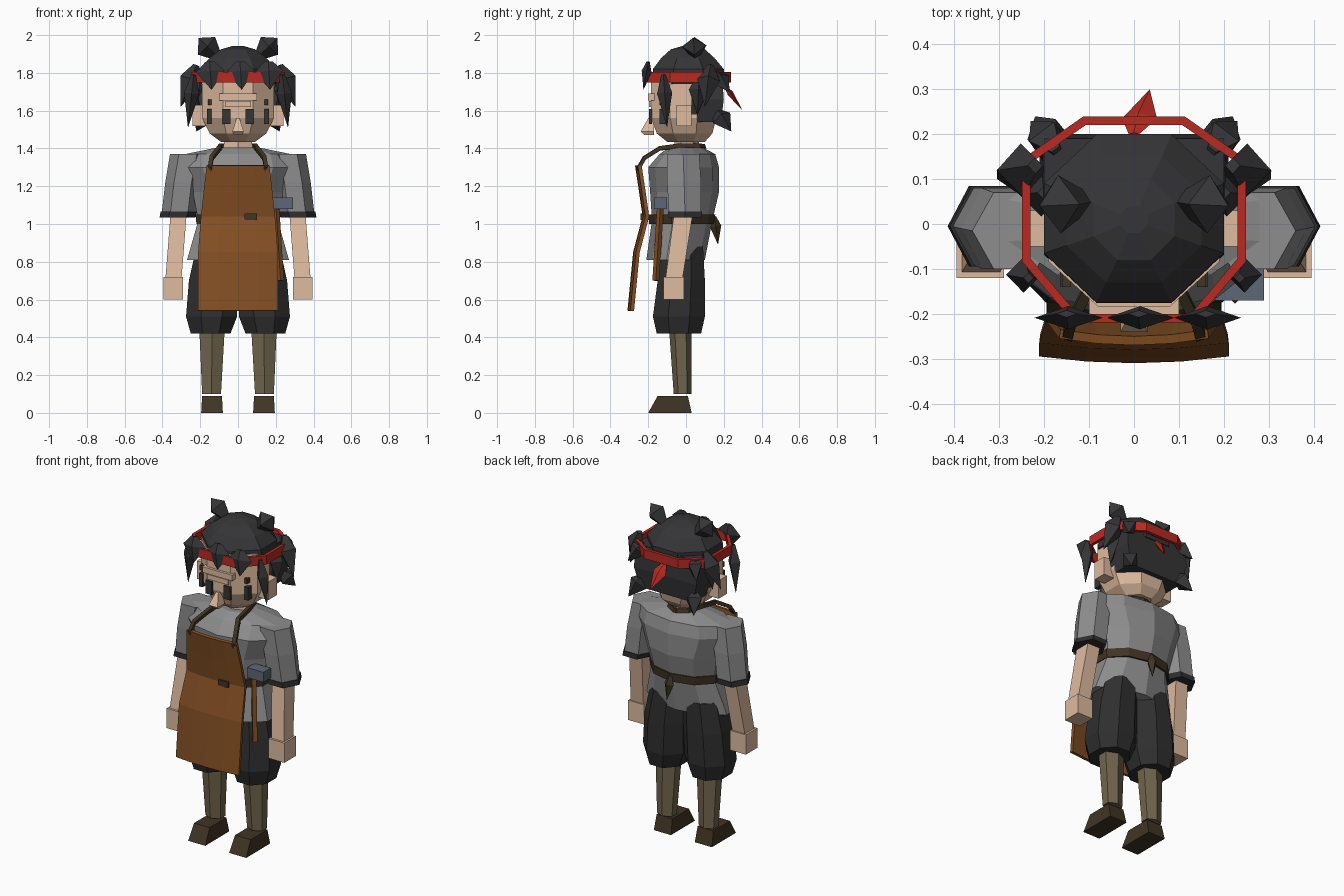
import bpy, bmesh
from math import cos, sin, pi
from mathutils import Vector

cube = bpy.data.objects.get("Cube")
if cube:
    bpy.data.objects.remove(cube, do_unlink=True)


def material(name, *rgb):
    lin = [(c / 255) ** 2.2 for c in rgb] + [1]
    m = bpy.data.materials.new(name)
    m.use_nodes = True
    m.diffuse_color = lin
    m.node_tree.nodes["Principled BSDF"].inputs["Base Color"].default_value = lin
    return m


skin = material("skin", 222, 186, 158)
hair = material("charcoal hair", 56, 56, 58)
cloth = material("black cloth", 50, 50, 51)
shirt = material("grey shirt", 140, 140, 140)
leather = material("brown leather", 130, 80, 40)
strap = material("dark leather", 66, 55, 40)
sock = material("olive sock", 112, 101, 78)
red = material("red band", 184, 46, 38)
steel = material("blue steel", 92, 103, 117)


def finish(name, bm, mat):
    bmesh.ops.remove_doubles(bm, verts=bm.verts, dist=0.0005)
    bmesh.ops.recalc_face_normals(bm, faces=bm.faces)
    mesh = bpy.data.meshes.new(name)
    bm.to_mesh(mesh)
    bm.free()
    mesh.materials.append(mat)
    ob = bpy.data.objects.new(name, mesh)
    bpy.context.collection.objects.link(ob)
    return ob


def skin_rings(name, mat, rings, closed=True):
    """Bridge rings of points into one flat-sided solid."""
    bm = bmesh.new()
    loops = [[bm.verts.new(p) for p in ring] for ring in rings]
    n = len(loops[0])
    for a, b in zip(loops, loops[1:]):
        for i in range(n):
            j = (i + 1) % n
            bm.faces.new((a[i], a[j], b[j], b[i]))
    if closed:
        bm.faces.new(loops[0])
        bm.faces.new(loops[-1])
    return finish(name, bm, mat)


def loft(name, mat, n, *rings, side=1, pointed=False):
    """Rings given as z, x0, x1, y0, y1; polygons fill those bounds."""
    angles = [2 * pi * (i + (0 if pointed else 0.5)) / n for i in range(n)]
    mx, my = max(map(cos, angles)), max(map(sin, angles))
    out = []
    for z, x0, x1, y0, y1 in rings:
        out.append([(side * ((x0 + x1) / 2 + (x1 - x0) / 2 * cos(a) / mx),
                     (y0 + y1) / 2 + (y1 - y0) / 2 * sin(a) / my, z) for a in angles])
    return skin_rings(name, mat, out)


def box(name, mat, x, y, z, side=1):
    return loft(name, mat, 4, (z[0], *x, *y), (z[1], *x, *y), side=side)


def sweep(name, mat, points, radii, side=1, flat=1):
    """Four-sided tube through points; a zero radius makes a tip."""
    pts = [Vector((side * x, y, z)) for x, y, z in points]
    axis = (pts[-1] - pts[0]).normalized()
    u = axis.cross((0, 1, 0)).normalized()
    v = axis.cross(u)
    rings = [[p + (u * cos(k * pi / 2) + v * flat * sin(k * pi / 2)) * max(r, 0.0002)
              for k in range(4)] for p, r in zip(pts, radii)]
    return skin_rings(name, mat, rings)


def spike(name, mat, a, b, width, side=1, flat=1, belly=0.35):
    mid = Vector(a).lerp(b, belly)
    return sweep(name, mat, (a, mid, b), (width * 0.3, width, 0), side, flat)


# Limbs, clothes and hair that come in pairs
for s, tag in ((1, "left"), (-1, "right")):
    loft(tag + "_shoe", strap, 4, (0, .08, .195, -.2, .03), (.09, .085, .19, -.15, .01), side=s)
    loft(tag + "_sock", sock, 6, (.1, .09, .19, -.065, .03), (.45, .07, .205, -.09, .03), side=s)
    loft(tag + "_shorts_leg", cloth, 8, (.42, .04, .25, -.155, .08), (.51, .005, .275, -.175, .1),
         (.7, 0, .26, -.15, .1), (.88, 0, .22, -.13, .09), side=s)
    loft(tag + "_sleeve", shirt, 6, (1.05, .22, .405, -.09, .08), (1.22, .2, .385, -.1, .08),
         (1.37, .17, .36, -.1, .07), side=s, pointed=True)
    loft(tag + "_cuff", cloth, 6, (1.035, .225, .415, -.095, .085), (1.065, .215, .41, -.095, .085),
         side=s, pointed=True)
    loft(tag + "_forearm", skin, 4, (.7, .3, .385, -.11, -.02), (1.08, .27, .355, -.06, .04), side=s)
    box(tag + "_hand", skin, (.29, .395), (-.12, -.01), (.6, .72), s)

    # Face details
    box(tag + "_ear", skin, (.17, .24), (-.05, .03), (1.52, 1.63), s)
    box(tag + "_eye", hair, (.04, .083), (-.195, -.18), (1.53, 1.61), s)
    box(tag + "_outer_eye", hair, (.14, .165), (-.14, -.1), (1.53, 1.61), s)
    box(tag + "_eyebrow", strap, (.14, .16), (-.14, -.1), (1.63, 1.66), s)

    # Apron neck strap
    sweep(tag + "_neck_strap", strap, ((.15, -.255, 1.29), (.14, -.22, 1.35), (.1, -.14, 1.4),
          (.09, -.03, 1.415), (.06, .07, 1.415), (0, .1, 1.41)), [.016] * 6, s)

    # Hair tufts
    spike(tag + "_crown_tuft", hair, (.1, .05, 1.88), (.21, .04, 1.985), .065, s, belly=.6)
    spike(tag + "_temple_lock", hair, (.235, -.12, 1.79), (.265, -.1, 1.51), .04, s)
    spike(tag + "_side_tuft", hair, (.22, .13, 1.84), (.305, .1, 1.62), .06, s)
    spike(tag + "_rear_tuft", hair, (.17, .16, 1.6), (.22, .24, 1.49), .055, s)
    spike(tag + "_upper_rear_tuft", hair, (.17, .16, 1.8), (.23, .23, 1.7), .05, s)
    spike(tag + "_ear_tuft", hair, (.2, .07, 1.78), (.22, .06, 1.58), .05, s)

# Shirt body and belt
loft("shirt_body", shirt, 10, (.81, -.27, .27, -.21, .1), (1.02, -.21, .21, -.18, .14),
     (1.17, -.24, .24, -.19, .175), (1.3, -.3, .3, -.2, .175), (1.37, -.28, .28, -.14, .155),
     (1.405, -.11, .11, -.09, .09))
loft("belt", strap, 10, (1, -.22, .22, -.195, .15), (1.05, -.225, .225, -.2, .155))
spike("belt_end", strap, (0, .15, 1.04), (.01, .17, .89), .03)

# Apron: a bowed sheet
bm = bmesh.new()
columns = [-1, -.5, 0, .5, 1]
rows = [[bm.verts.new((c * w, y + .015 * c * c, z)) for c in columns]
        for z, w, y in ((1.31, .165, -.26), (1.18, .18, -.24), (1.04, .195, -.22),
                        (.85, .21, -.27), (.54, .21, -.3))]
for a, b in zip(rows, rows[1:]):
    for i in range(len(columns) - 1):
        bm.faces.new((a[i], a[i + 1], b[i + 1], b[i]))
apron = finish("apron", bm, leather)
solid = apron.modifiers.new("thickness", "SOLIDIFY")
solid.thickness = .02
solid.offset = 0
box("apron_buckle", strap, (.035, .1), (-.24, -.21), (1.02, 1.055))

# Hammer hung on the belt
box("hammer_head", steel, (.18, .29), (-.17, -.1), (1.08, 1.14))
sweep("hammer_handle", leather, ((.2, -.135, 1.1), (.225, -.16, .7)), (.018, .018))

# Head
loft("neck", skin, 6, (1.37, -.08, .08, -.06, .07), (1.48, -.07, .07, -.06, .07))
loft("head", skin, 8, (1.435, -.09, .09, -.1, .1), (1.48, -.15, .15, -.155, .14),
     (1.56, -.19, .19, -.185, .16), (1.8, -.19, .19, -.185, .16))
loft("nose", skin, 4, (1.47, -.02, .02, -.22, -.17), (1.49, -.03, .03, -.24, -.17),
     (1.56, -.008, .008, -.2, -.17))
box("brow", skin, (-.1, .1), (-.2, -.15), (1.655, 1.69))
box("nose_bridge", skin, (-.07, .07), (-.195, -.15), (1.62, 1.65))

# Hair mass
loft("hair_cap", hair, 8, (1.74, -.2, .2, -.18, .2), (1.82, -.2, .2, -.175, .2),
     (1.88, -.15, .15, -.13, .15), (1.925, -.09, .09, -.08, .1), (1.942, -.03, .03, -.02, .04))
loft("hair_back", hair, 4, (1.54, -.18, .18, .03, .185), (1.66, -.21, .21, .03, .2),
     (1.8, -.2, .2, .04, .19))
for x in (-.15, .01, .16):
    spike("fringe_spike", hair, (x, -.2, 1.86), (x + .01, -.225, 1.71), .075, flat=.35)

# Headband and its tail
half = ((.11, .23), (.24, .14), (.24, -.08), (.13, -.21))
outline = list(half) + [(-x, y) for x, y in reversed(half)]
band = skin_rings("headband", red, [[(x, y, z) for x, y in outline] for z in (1.75, 1.805)],
                  closed=False)
wall = band.modifiers.new("thickness", "SOLIDIFY")
wall.thickness = .02
wall.offset = 0
spike("headband_tail", red, (0, .2, 1.74), (.035, .3, 1.6), .04, flat=.4)
